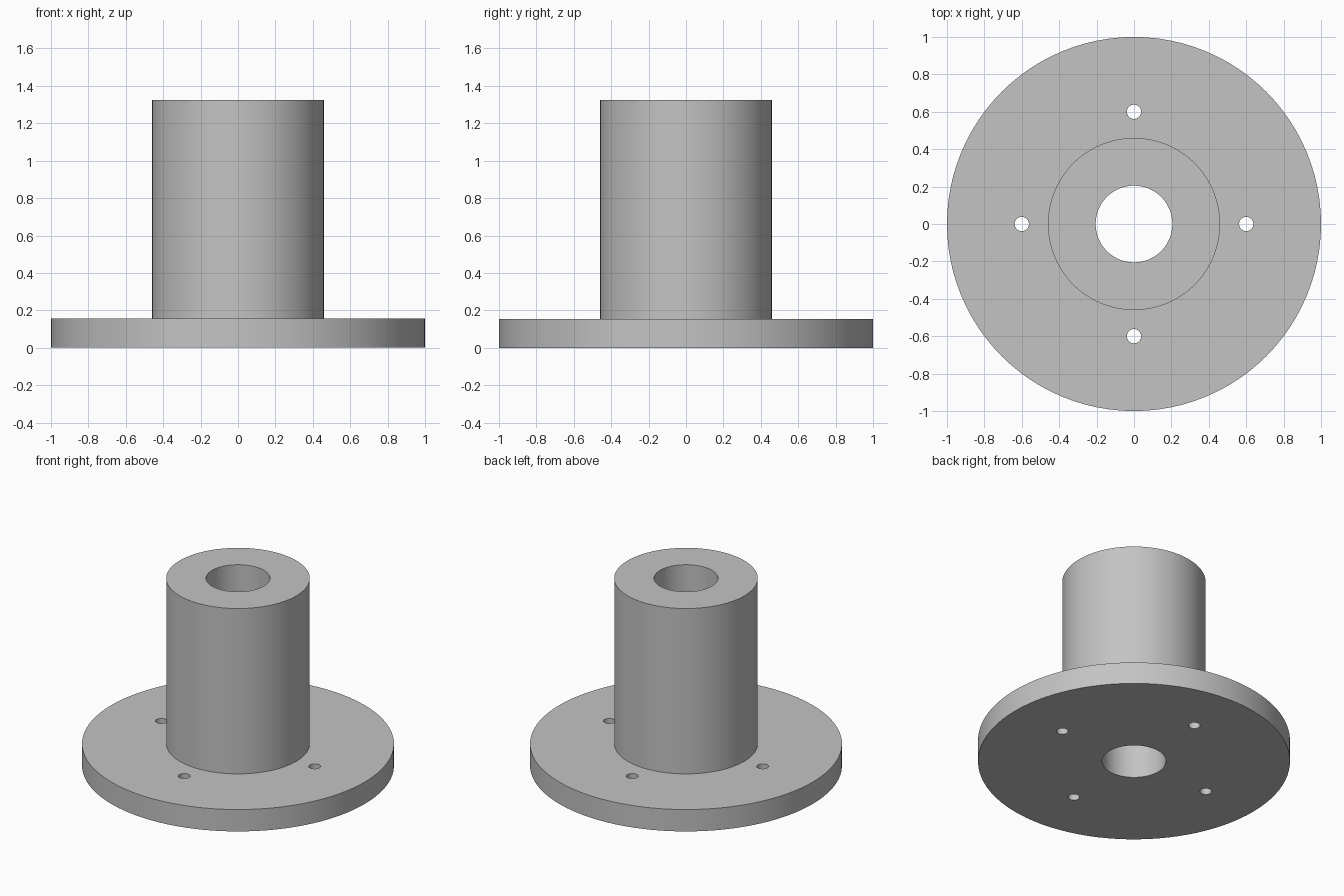
import bpy
import bmesh
from math import cos, sin, pi

SEGMENTS = 96
FLANGE_R, FLANGE_TOP = 1.0, 0.155
HUB_R, HUB_TOP = 0.46, 1.325
BORE_R = 0.205
BOLT_R, BOLT_CIRCLE, BOLTS = 0.038, 0.6, 4

default = bpy.data.objects.get("Cube")
if default:
    bpy.data.objects.remove(default)

# Plain grey for the whole part
grey = bpy.data.materials.new("plain_grey")
grey.use_nodes = True
colour = (0.55, 0.55, 0.55, 1)
grey.diffuse_color = colour
grey.node_tree.nodes["Principled BSDF"].inputs["Base Color"].default_value = colour


def add_object(name, bm):
    bmesh.ops.recalc_face_normals(bm, faces=bm.faces)
    mesh = bpy.data.meshes.new(name)
    bm.to_mesh(mesh)
    bm.free()
    mesh.materials.append(grey)
    obj = bpy.data.objects.new(name, mesh)
    bpy.context.collection.objects.link(obj)
    return obj


# Flange, hub and through bore: one closed profile turned about z
profile = [(BORE_R, 0), (FLANGE_R, 0), (FLANGE_R, FLANGE_TOP),
           (HUB_R, FLANGE_TOP), (HUB_R, HUB_TOP), (BORE_R, HUB_TOP)]
bm = bmesh.new()
verts = [bm.verts.new((r, 0, z)) for r, z in profile]
edges = [bm.edges.new((v, verts[i - 1])) for i, v in enumerate(verts)]
bmesh.ops.spin(bm, geom=verts + edges, cent=(0, 0, 0), axis=(0, 0, 1),
               angle=2 * pi, steps=SEGMENTS, use_merge=True)
bmesh.ops.remove_doubles(bm, verts=bm.verts, dist=1e-5)
body = add_object("flanged_hub", bm)

# Bolt hole cutters, evenly spaced around the flange
bm = bmesh.new()
for i in range(BOLTS):
    a = 2 * pi * i / BOLTS
    pin = bmesh.ops.create_cone(bm, cap_ends=True, segments=32, radius1=BOLT_R,
                                radius2=BOLT_R, depth=4 * FLANGE_TOP)
    bmesh.ops.translate(bm, verts=pin["verts"],
                        vec=(BOLT_CIRCLE * cos(a), BOLT_CIRCLE * sin(a), 0))
cutter = add_object("bolt_hole_cutters", bm)
cutter.hide_render = True

# Cut the holes, then discard the cutters
cut = body.modifiers.new("bolt_holes", "BOOLEAN")
cut.operation = "DIFFERENCE"
cut.solver = "EXACT"
cut.object = cutter
bpy.ops.object.select_all(action="DESELECT")
body.select_set(True)
bpy.context.view_layer.objects.active = body
bpy.ops.object.modifier_apply(modifier=cut.name)
bpy.data.objects.remove(cutter)

# Smooth curved walls with crisp rims
bpy.ops.object.shade_smooth_by_angle(angle=pi / 6)
